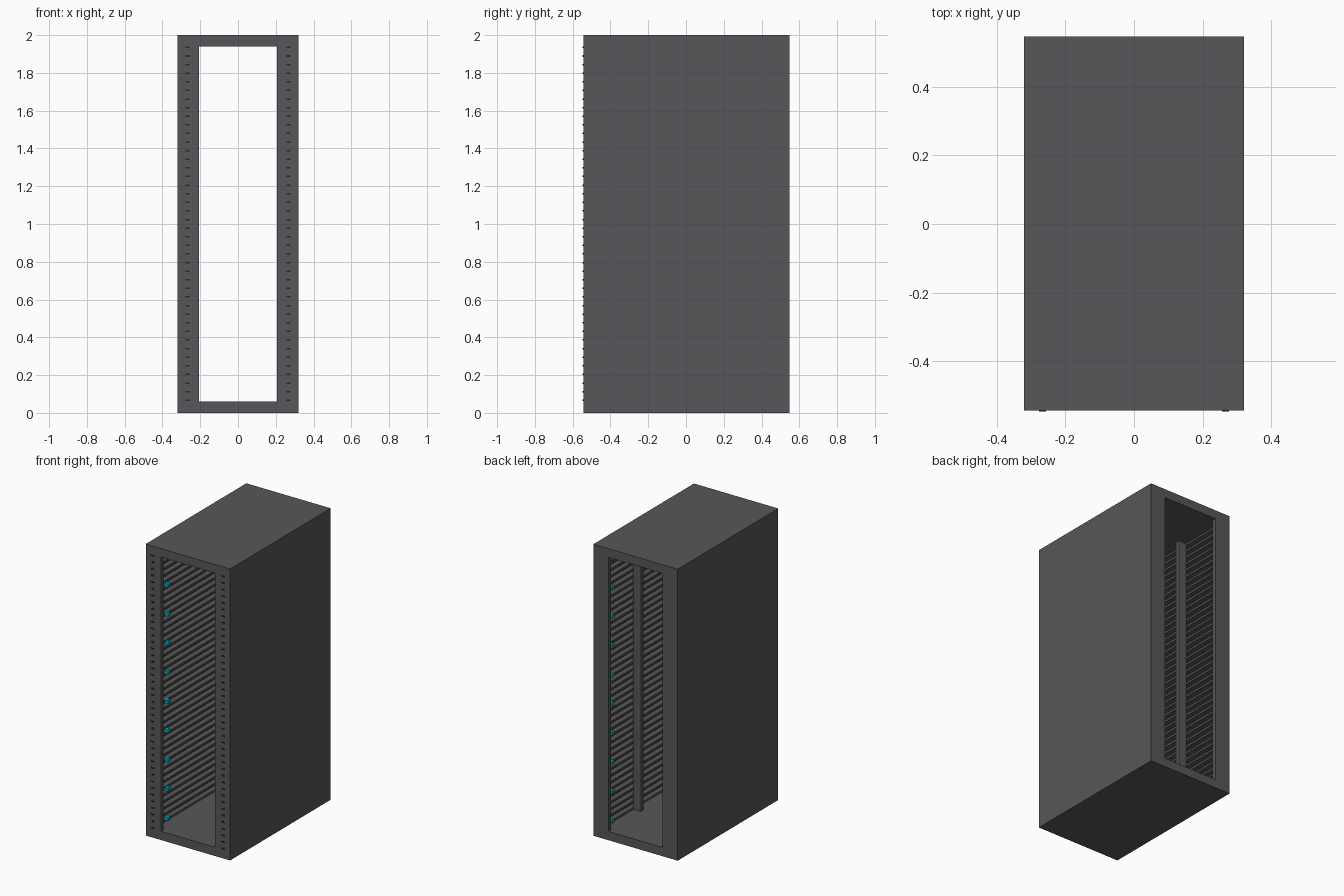
import bpy, bmesh
from mathutils import Matrix, Vector

if "Cube" in bpy.data.objects:
    bpy.data.objects.remove(bpy.data.objects["Cube"])


def material(name, rgb):
    m = bpy.data.materials.new(name)
    m.diffuse_color = (*rgb, 1)
    m.use_nodes = True
    m.node_tree.nodes["Principled BSDF"].inputs["Base Color"].default_value = m.diffuse_color
    return m


DARK = material("dark_metal", (0.095, 0.096, 0.1))
BLACK = material("black_slot", (0.02, 0.02, 0.022))
TEAL = material("teal_light", (0.0, 0.45, 0.5))


def boxes(name, spans, mat):
    """One object from boxes given as (x0, x1, y0, y1, z0, z1)."""
    bm = bmesh.new()
    for x0, x1, y0, y1, z0, z1 in spans:
        centre = Vector((x0 + x1, y0 + y1, z0 + z1)) / 2
        size = (abs(x1 - x0), y1 - y0, z1 - z0, 1)
        bmesh.ops.create_cube(bm, size=1, matrix=Matrix.Translation(centre) @ Matrix.Diagonal(size))
    me = bpy.data.meshes.new(name)
    bm.to_mesh(me)
    bm.free()
    me.materials.append(mat)
    ob = bpy.data.objects.new(name, me)
    bpy.context.collection.objects.link(ob)
    return ob


W, FRONT, BACK, H = 0.32, -0.543, 0.547, 2.0
OPEN, LOW, HIGH = 0.206, 0.06, 1.94
UNITS = 42
SIDES = (-1, 1)
levels = [0.067 + i * (1.935 - 0.067) / (UNITS - 1) for i in range(UNITS)]

# Cabinet shell
boxes("floor_slab", [(-W, W, FRONT, BACK, 0, LOW)], DARK)
boxes("roof_slab", [(-W, W, FRONT, BACK, HIGH, H)], DARK)
boxes("side_panels", [(s * 0.30, s * W, FRONT, BACK, LOW, HIGH) for s in SIDES], DARK)

# Front and back frame uprights
boxes("front_frame", [(s * OPEN, s * 0.30, FRONT, FRONT + 0.02, LOW, HIGH) for s in SIDES], DARK)
boxes("back_frame", [(s * OPEN, s * 0.30, BACK - 0.03, BACK, LOW, HIGH) for s in SIDES], DARK)

# Mounting posts behind the front frame and further back inside
boxes("front_posts", [(s * 0.209, s * 0.27, FRONT + 0.02, FRONT + 0.035, LOW, HIGH) for s in SIDES], DARK)
boxes("rear_posts", [(s * 0.209, s * 0.27, 0.16, 0.19, LOW, HIGH) for s in SIDES], DARK)

# Horizontal ledges along both inner walls
boxes("side_ledges", [(s * 0.265, s * 0.30, FRONT + 0.035, BACK - 0.03, z - 0.007, z + 0.007)
                      for s in SIDES for z in levels], DARK)

# Slot markers on the front frame
boxes("unit_slots", [(s * 0.257, s * 0.277, FRONT - 0.004, FRONT + 0.002, z - 0.004, z + 0.004)
                     for s in SIDES for z in levels], BLACK)

# Small status lights on the inner walls
lights = []
for i in range(10):
    z = 0.085 + 0.2 * i
    lights.append((-0.27, -0.24, -0.415, -0.39, z - 0.012, z + 0.012))
    lights.append((0.24, 0.27, 0.435, 0.46, z - 0.012, z + 0.012))
boxes("status_lights", lights, TEAL)
